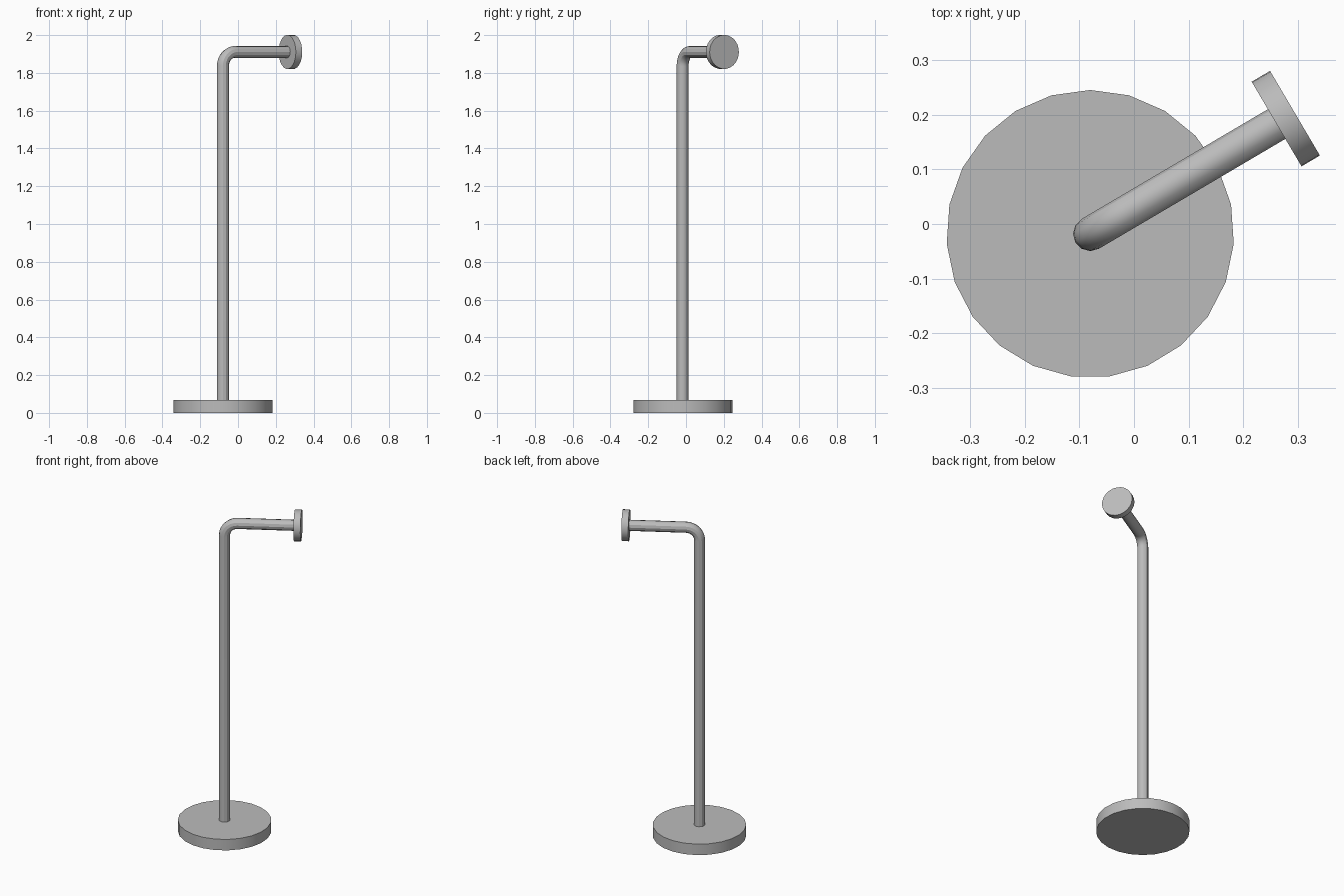
import bpy
from math import radians, sin, cos, pi
from mathutils import Vector, Matrix

cube = bpy.data.objects.get("Cube")
if cube:
    bpy.data.objects.remove(cube, do_unlink=True)

GREY = (0.5, 0.5, 0.5, 1)
metal = bpy.data.materials.new("grey metal")
metal.diffuse_color = GREY
metal.use_nodes = True
metal.node_tree.nodes["Principled BSDF"].inputs["Base Color"].default_value = GREY

FOOT = Vector((-0.08, -0.018, 0))
ARM = Vector((cos(radians(30.5)), sin(radians(30.5)), 0))
ARM_Z, BEND, PIPE = 1.911, 0.075, 0.0315
SIDES = 23


def finish(obj, name):
    obj.name = name
    obj.data.materials.clear()
    obj.data.materials.append(metal)
    bpy.ops.object.select_all(action="DESELECT")
    obj.select_set(True)
    bpy.context.view_layer.objects.active = obj
    bpy.ops.object.shade_smooth_by_angle(angle=radians(30))


def disc(name, centre, axis, radius, depth):
    bpy.ops.mesh.primitive_cylinder_add(vertices=SIDES, radius=radius, depth=depth)
    obj = bpy.context.object
    turn = axis.to_track_quat("Z", "Y").to_matrix().to_4x4()
    obj.matrix_world = Matrix.Translation(centre) @ turn
    finish(obj, name)


# Round base and the wall plate at the end of the arm
UP = Vector((0, 0, 1))
bpy.ops.mesh.primitive_cylinder_add(vertices=SIDES, radius=0.263, depth=0.068,
                                    location=FOOT + UP * 0.034)
finish(bpy.context.object, "base")
disc("end_plate", FOOT + ARM * 0.415 + UP * ARM_Z, ARM, 0.09, 0.039)

# Bent pipe: upright, quarter bend, horizontal arm
path = [FOOT + UP * 0.06]
for i in range(9):
    a = i / 8 * pi / 2
    path.append(FOOT + ARM * BEND * (1 - cos(a)) + UP * (ARM_Z - BEND + BEND * sin(a)))
path.append(FOOT + ARM * 0.4 + UP * ARM_Z)

curve = bpy.data.curves.new("pipe", "CURVE")
curve.dimensions = "3D"
curve.bevel_depth = PIPE
curve.bevel_resolution = 4
curve.use_fill_caps = True
spline = curve.splines.new("POLY")
spline.points.add(len(path) - 1)
for point, co in zip(spline.points, path):
    point.co = (*co, 1)
pipe = bpy.data.objects.new("pipe", curve)
bpy.context.collection.objects.link(pipe)
bpy.ops.object.select_all(action="DESELECT")
pipe.select_set(True)
bpy.context.view_layer.objects.active = pipe
bpy.ops.object.convert(target="MESH")
finish(bpy.context.object, "pipe")
